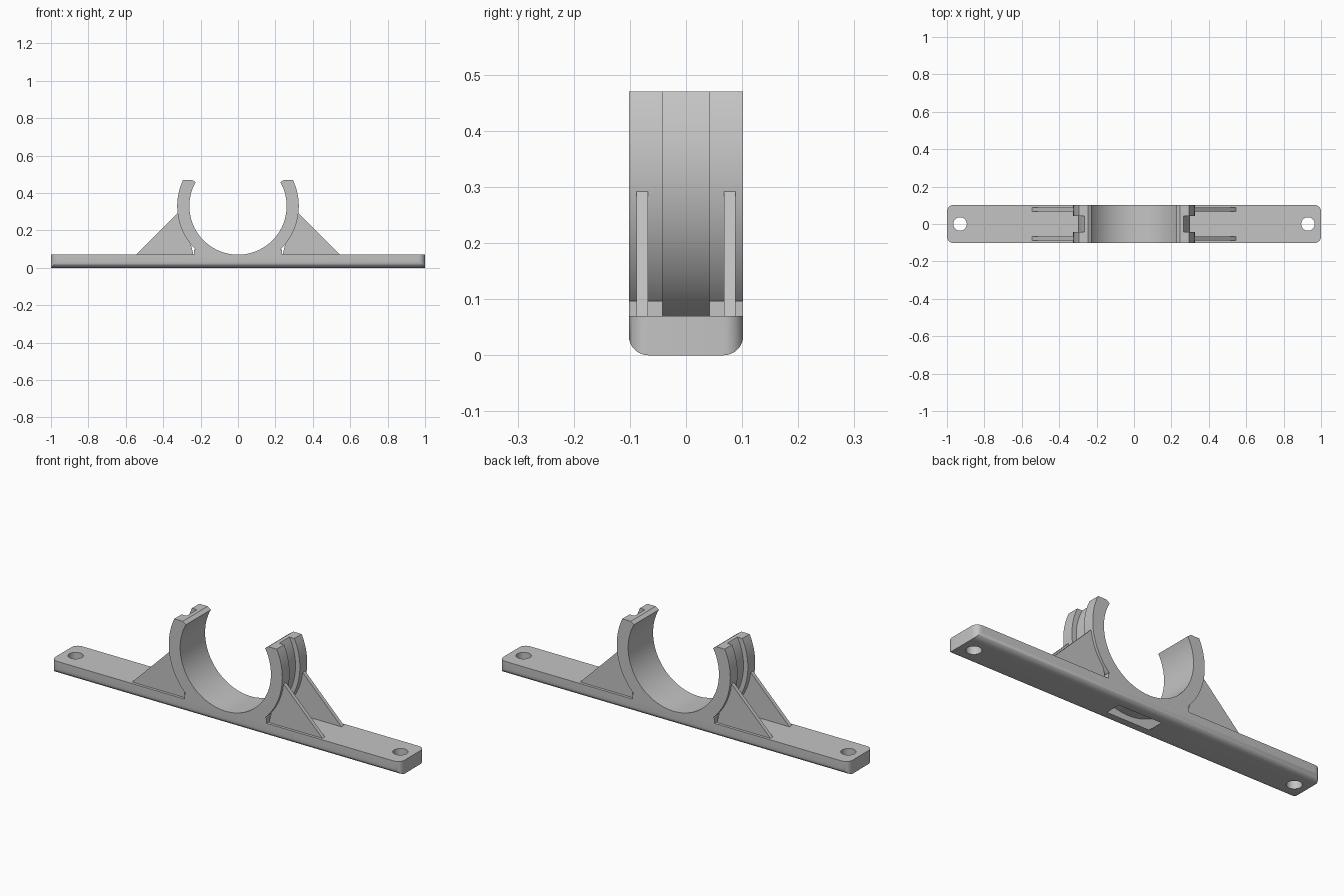
import bpy, bmesh
from math import radians, cos, sin, asin, degrees

if "Cube" in bpy.data.objects:
    bpy.data.objects.remove(bpy.data.objects["Cube"])

HALF_W, BASE_TOP, TIP_TOP = 0.102, 0.07, 0.47
CENTRE_Z, BORE_R, RING_R = 0.33, 0.26, 0.325
GROOVE_R, GROOVE_OUT, GROOVE_HALF = 0.30, 0.352, 0.042
FOOT_X, FOOT_Z = 0.235, 0.097

grey = bpy.data.materials.new("plain grey")
grey.use_nodes = True
colour = (0.55, 0.55, 0.55, 1)
grey.diffuse_color = colour
grey.node_tree.nodes["Principled BSDF"].inputs["Base Color"].default_value = colour


def arc(r, start, end, n=64):
    """Points of an arc about the clamp axis, angles in degrees."""
    angles = [radians(start + (end - start) * i / n) for i in range(n + 1)]
    return [(r * cos(a), CENTRE_Z + r * sin(a)) for a in angles]


def prism(name, outline, y0, y1, corner_x=None):
    """Extrude an x-z outline along y; optionally round the corners at |x| = corner_x."""
    bm = bmesh.new()
    face = bm.faces.new([bm.verts.new((x, y0, z)) for x, z in outline])
    grown = bmesh.ops.extrude_face_region(bm, geom=[face])["geom"]
    verts = [v for v in grown if isinstance(v, bmesh.types.BMVert)]
    bmesh.ops.translate(bm, verts=verts, vec=(0, y1 - y0, 0))
    if corner_x:
        edges = [e for e in bm.edges
                 if all(abs(abs(v.co.x) - corner_x) < 1e-4 for v in e.verts)
                 and abs(e.verts[0].co.y - e.verts[1].co.y) < 1e-4]
        bmesh.ops.bevel(bm, geom=edges, offset=0.035, segments=8,
                        profile=0.5, affect='EDGES')
    bmesh.ops.recalc_face_normals(bm, faces=bm.faces)
    mesh = bpy.data.meshes.new(name)
    bm.to_mesh(mesh)
    bm.free()
    mesh.materials.append(grey)
    ob = bpy.data.objects.new(name, mesh)
    bpy.context.collection.objects.link(ob)
    return ob


def activate(ob):
    bpy.ops.object.select_all(action='DESELECT')
    ob.select_set(True)
    bpy.context.view_layer.objects.active = ob


def cut(ob, cutter):
    cutter.hide_render = True
    mod = ob.modifiers.new("cut", 'BOOLEAN')
    mod.operation, mod.solver, mod.object = 'DIFFERENCE', 'EXACT', cutter
    activate(ob)
    bpy.ops.object.modifier_apply(modifier=mod.name)
    bpy.data.objects.remove(cutter)


# Base bar and open clamp ring as one profile
tip = degrees(asin((TIP_TOP - CENTRE_Z) / RING_R))
foot = degrees(asin((FOOT_Z - CENTRE_Z) / RING_R))
lip = degrees(asin(0.127 / BORE_R))
outline = [(-1, 0), (1, 0), (1, BASE_TOP), (FOOT_X, BASE_TOP), (FOOT_X, FOOT_Z)]
outline += arc(RING_R, foot, tip, 32)
outline += [(0.245, TIP_TOP)]
outline += arc(BORE_R, lip, -180 - lip, 96)
outline += [(-0.245, TIP_TOP)]
outline += arc(RING_R, 180 - tip, 180 - foot, 32)
outline += [(-FOOT_X, FOOT_Z), (-FOOT_X, BASE_TOP), (-1, BASE_TOP)]
body = prism("clamp_body", outline, -HALF_W, HALF_W, corner_x=1)

# Strap groove round the ring, breaking through the underside
groove = arc(GROOVE_OUT, 60, -240, 120) + arc(GROOVE_R, -240, 60, 120)
cut(body, prism("groove_cutter", groove, -GROOVE_HALF, GROOVE_HALF))

# Screw holes
for x in (-0.93, 0.93):
    bpy.ops.mesh.primitive_cylinder_add(vertices=48, radius=0.036, depth=0.3,
                                        location=(x, 0, BASE_TOP / 2))
    hole = bpy.context.object
    hole.data.materials.append(grey)
    cut(body, hole)

activate(body)
bpy.ops.object.shade_smooth_by_angle(angle=radians(25))

# Paired triangular gussets on both sides
for side, sx in (("left", 1), ("right", -1)):
    for end, y0 in (("front", -0.088), ("back", 0.068)):
        tri = [(0.236, 0.06), (0.555, 0.06), (0.32, 0.295), (0.295, 0.295)]
        prism(f"{side}_{end}_gusset", [(sx * x, z) for x, z in tri], y0, y0 + 0.02)
